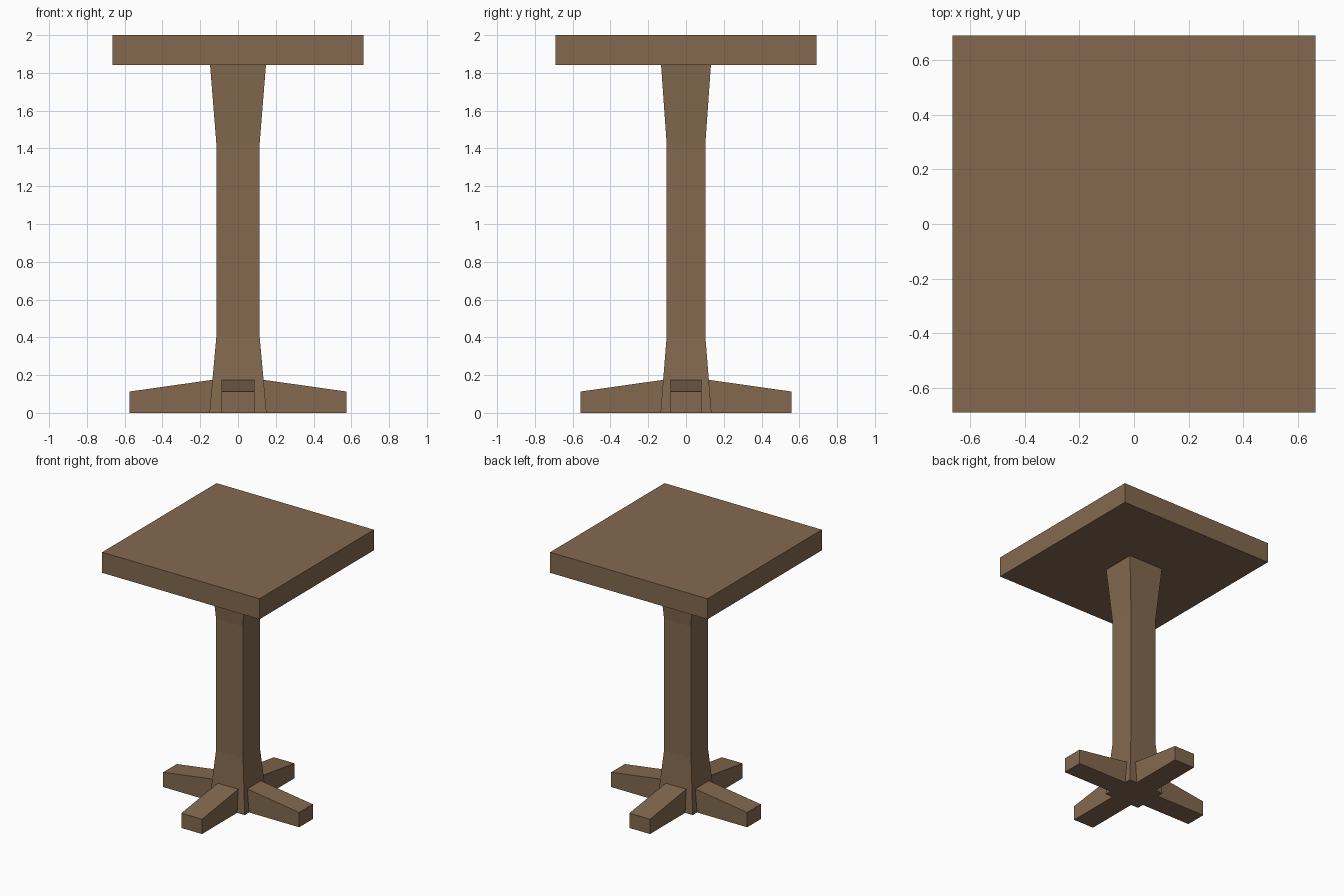
import bpy
import bmesh
import math

if "Cube" in bpy.data.objects:
    bpy.data.objects.remove(bpy.data.objects["Cube"])

wood = bpy.data.materials.new("brown wood")
wood.diffuse_color = (0.227, 0.141, 0.078, 1.0)
wood.use_nodes = True
wood.node_tree.nodes["Principled BSDF"].inputs["Base Color"].default_value = wood.diffuse_color


def finish(name, bm):
    bmesh.ops.recalc_face_normals(bm, faces=bm.faces)
    mesh = bpy.data.meshes.new(name)
    bm.to_mesh(mesh)
    bm.free()
    mesh.materials.append(wood)
    obj = bpy.data.objects.new(name, mesh)
    bpy.context.collection.objects.link(obj)
    return obj


def loft(name, sections):
    """Stack of rectangles (half x, half y, z), capped at both ends."""
    bm = bmesh.new()
    rings = [[bm.verts.new((sx * hx, sy * hy, z))
              for sx, sy in ((-1, -1), (1, -1), (1, 1), (-1, 1))]
             for hx, hy, z in sections]
    for a, b in zip(rings, rings[1:]):
        for i in range(4):
            j = (i + 1) % 4
            bm.faces.new((a[i], a[j], b[j], b[i]))
    bm.faces.new(rings[0][::-1])
    bm.faces.new(rings[-1])
    return finish(name, bm)


def foot_beam(name, reach, half_width, root, angle):
    """Sloped foot profile mirrored about the column, extruded across its width."""
    half = [(reach, 0), (reach, 0.113), (root, 0.175)]
    profile = half + [(-x, z) for x, z in reversed(half)]
    bm = bmesh.new()
    face = bm.faces.new([bm.verts.new((x, -half_width, z)) for x, z in profile])
    ext = bmesh.ops.extrude_face_region(bm, geom=[face])
    moved = [v for v in ext["geom"] if isinstance(v, bmesh.types.BMVert)]
    bmesh.ops.translate(bm, verts=moved, vec=(0, 2 * half_width, 0))
    obj = finish(name, bm)
    obj.rotation_euler.z = angle
    return obj


# Square slab top
loft("table_top", [(0.664, 0.69, 1.843), (0.664, 0.69, 2.0)])

# Column flared at both ends
loft("column", [(0.151, 0.135, 0.0), (0.114, 0.102, 0.41),
                (0.114, 0.102, 1.418), (0.148, 0.132, 1.843)])

# Crossed feet
foot_beam("side_feet", 0.574, 0.082, 0.135, 0)
foot_beam("front_back_feet", 0.558, 0.087, 0.12, math.pi / 2)
